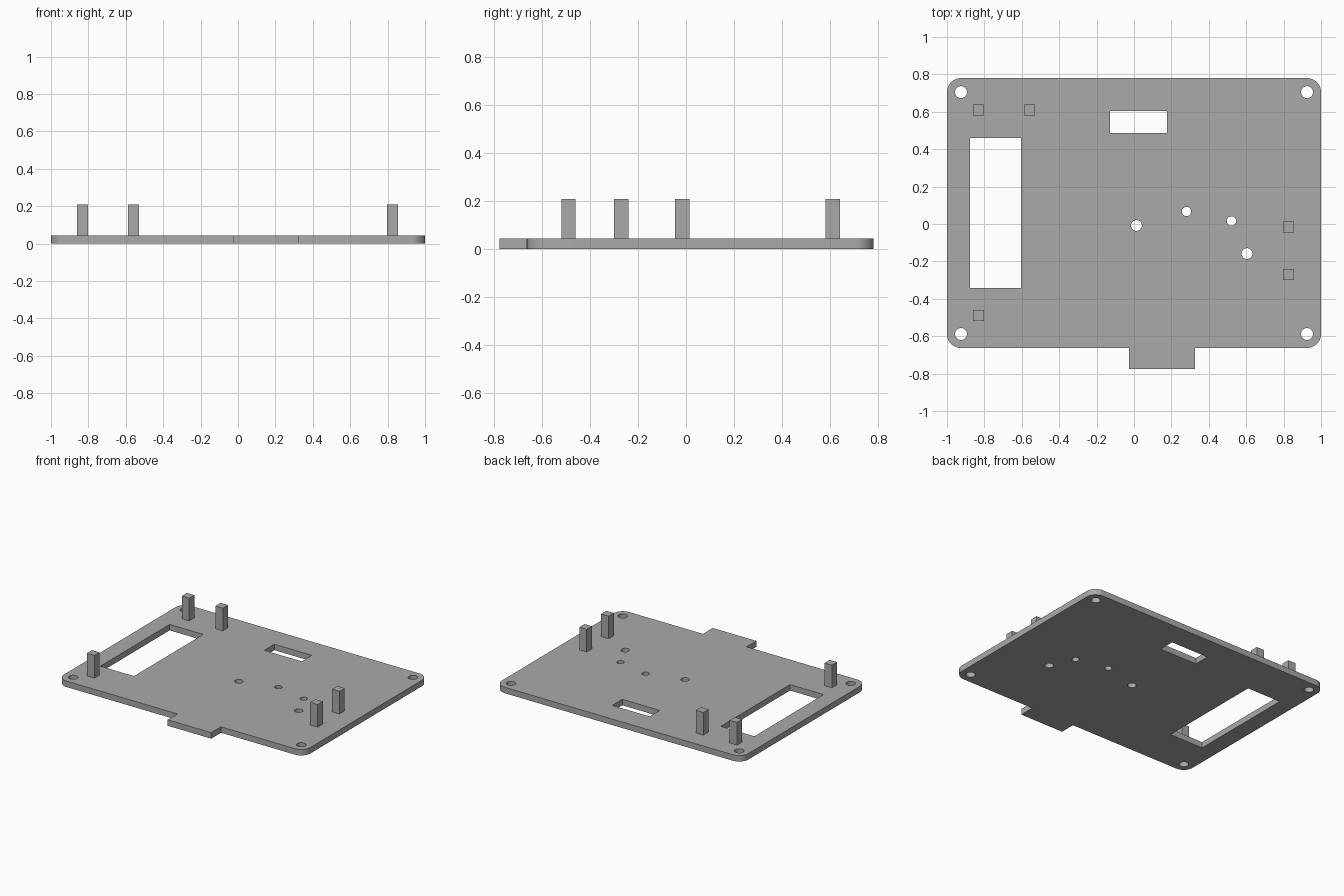
import bpy
import bmesh
from math import cos, sin, pi, radians

if "Cube" in bpy.data.objects:
    bpy.data.objects.remove(bpy.data.objects["Cube"])

THICK = 0.044
POST_TOP = 0.21
POST = 0.06
CORNER = 0.075
FRONT, BACK = -0.663, 0.78

grey = bpy.data.materials.new("plain grey")
grey.use_nodes = True
colour = (0.4, 0.4, 0.4, 1)
grey.diffuse_color = colour
grey.node_tree.nodes["Principled BSDF"].inputs["Base Color"].default_value = colour


def arc(x, y, r, start, sweep, steps):
    angles = [start + sweep * i / steps for i in range(steps + 1)]
    return [(x + r * cos(a), y + r * sin(a)) for a in angles]


def circle(x, y, r):
    return arc(x, y, r, 0, 2 * pi, 32)[:-1]


def rectangle(x0, x1, y0, y1):
    return [(x0, y0), (x1, y0), (x1, y1), (x0, y1)]


def add_loop(curve, points):
    spline = curve.splines.new("POLY")
    spline.points.add(len(points) - 1)
    for p, (x, y) in zip(spline.points, points):
        p.co = (x, y, 0, 1)
    spline.use_cyclic_u = True


# Plate outline: rounded corners with a tab on the front edge
cx, front, back = 1 - CORNER, FRONT + CORNER, BACK - CORNER
outline = arc(-cx, front, CORNER, pi, pi / 2, 10)
outline += [(-0.027, FRONT), (-0.027, -0.776), (0.326, -0.776), (0.326, FRONT)]
for i, (x, y) in enumerate([(cx, front), (cx, back), (-cx, back)]):
    outline += arc(x, y, CORNER, (i - 1) * pi / 2, pi / 2, 10)

# Openings: two windows, corner screw holes and small holes
loops = [outline,
         rectangle(-0.877, -0.604, -0.342, 0.46),
         rectangle(-0.128, 0.176, 0.487, 0.604)]
loops += [circle(sx * cx, y, 0.032) for sx in (-1, 1) for y in (front, back)]
loops += [circle(0.013, -0.008, 0.029), circle(0.281, 0.067, 0.025),
          circle(0.521, 0.016, 0.025), circle(0.604, -0.158, 0.029)]

curve = bpy.data.curves.new("plate_profile", "CURVE")
curve.dimensions = "2D"
curve.fill_mode = "BOTH"
curve.extrude = THICK / 2
for loop in loops:
    add_loop(curve, loop)

# Turn the extruded profile into a welded mesh
helper = bpy.data.objects.new("plate_profile", curve)
bpy.context.collection.objects.link(helper)
bpy.context.view_layer.update()
mesh = bpy.data.meshes.new_from_object(
    helper.evaluated_get(bpy.context.evaluated_depsgraph_get()))
bpy.data.objects.remove(helper)
bm = bmesh.new()
bm.from_mesh(mesh)
bmesh.ops.translate(bm, verts=bm.verts, vec=(0, 0, THICK / 2))
bmesh.ops.remove_doubles(bm, verts=bm.verts, dist=0.0001)
bmesh.ops.recalc_face_normals(bm, faces=bm.faces)
bm.to_mesh(mesh)
bm.free()
mesh.materials.clear()
mesh.materials.append(grey)
plate = bpy.data.objects.new("base_plate", mesh)
bpy.context.collection.objects.link(plate)
bpy.ops.object.select_all(action="DESELECT")
plate.select_set(True)
bpy.context.view_layer.objects.active = plate
bpy.ops.object.shade_smooth_by_angle(angle=radians(30))

# Square posts standing on the plate
posts = {"post_back_right": (-0.832, 0.61), "post_back_inner": (-0.559, 0.61),
         "post_front_right": (-0.832, -0.489),
         "post_left_rear": (0.826, -0.016), "post_left_front": (0.826, -0.27)}
for name, (x, y) in posts.items():
    bpy.ops.mesh.primitive_cube_add(size=1, location=(x, y, (THICK + POST_TOP) / 2))
    post = bpy.context.object
    post.name = name
    post.scale = (POST, POST, POST_TOP - THICK)
    post.data.materials.append(grey)
